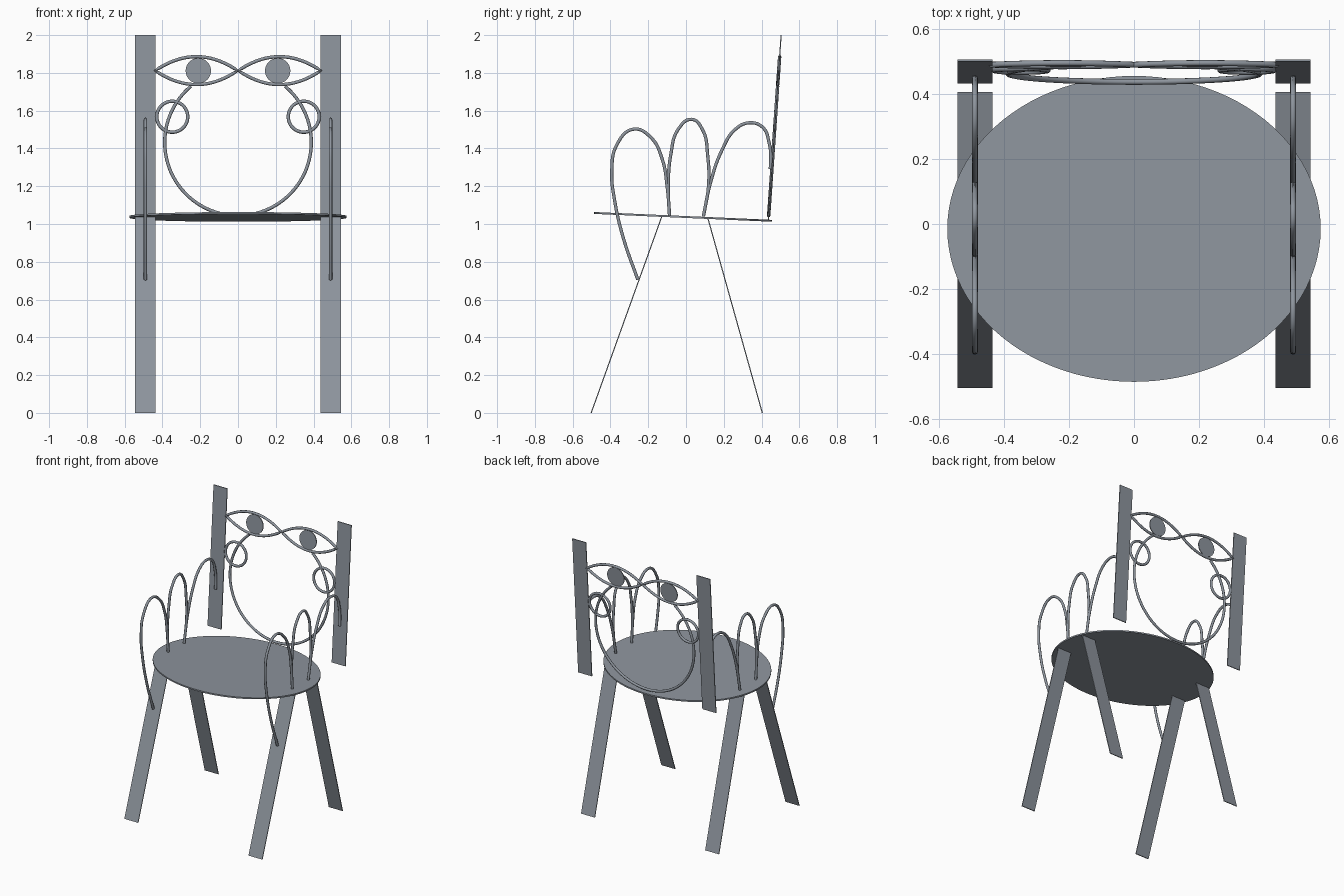
import bpy, bmesh, math

if "Cube" in bpy.data.objects:
    bpy.data.objects.remove(bpy.data.objects["Cube"])

TUBE = 0.009

# dark blue-grey painted metal
METAL = bpy.data.materials.new("dark_metal")
METAL.diffuse_color = (0.27, 0.30, 0.34, 1)
METAL.use_nodes = True
METAL.node_tree.nodes["Principled BSDF"].inputs["Base Color"].default_value = METAL.diffuse_color


def back_y(z):
    # depth of the leaning backrest plane at a given height
    return 0.436 + (z - 1.02) * 0.069


def finish(obj):
    obj.data.materials.append(METAL)
    bpy.ops.object.select_all(action='DESELECT')
    obj.select_set(True)
    bpy.context.view_layer.objects.active = obj
    if obj.type == 'CURVE':
        bpy.ops.object.convert(target='MESH')
    bpy.ops.object.shade_smooth_by_angle(angle=math.radians(40))


def rod(name, pts, kind='POLY', cyclic=False, radius=TUBE):
    cu = bpy.data.curves.new(name, 'CURVE')
    cu.dimensions = '3D'
    cu.bevel_depth = radius
    cu.bevel_resolution = 3
    cu.use_fill_caps = True
    cu.resolution_u = 10
    sp = cu.splines.new(kind)
    sp.use_cyclic_u = cyclic
    if kind == 'BEZIER':
        sp.bezier_points.add(len(pts) - 1)
        for bp, p in zip(sp.bezier_points, pts):
            bp.co = p
            bp.handle_left_type = bp.handle_right_type = 'AUTO'
    else:
        sp.points.add(len(pts) - 1)
        for sp_pt, p in zip(sp.points, pts):
            sp_pt.co = (*p, 1)
    obj = bpy.data.objects.new(name, cu)
    bpy.context.collection.objects.link(obj)
    finish(obj)


def prism(name, base, offset):
    # extrude a flat outline along an offset
    bm = bmesh.new()
    a = [bm.verts.new(p) for p in base]
    b = [bm.verts.new([c + o for c, o in zip(p, offset)]) for p in base]
    n = len(a)
    bm.faces.new(a)
    bm.faces.new(b[::-1])
    for i in range(n):
        bm.faces.new((a[i], b[i], b[(i + 1) % n], a[(i + 1) % n]))
    bmesh.ops.recalc_face_normals(bm, faces=bm.faces)
    me = bpy.data.meshes.new(name)
    bm.to_mesh(me)
    bm.free()
    obj = bpy.data.objects.new(name, me)
    bpy.context.collection.objects.link(obj)
    finish(obj)


def plank(name, x, low, high, t=0.006):
    (y0, z0), (y1, z1) = low, high
    prism(name, [(x - 0.054, y0 - t / 2, z0), (x + 0.054, y0 - t / 2, z0),
                 (x + 0.054, y1 - t / 2, z1), (x - 0.054, y1 - t / 2, z1)], (0, t, 0))


def back_circle(cx, cz, r, n=48):
    return [(cx + r * math.cos(a), back_y(cz + r * math.sin(a)), cz + r * math.sin(a))
            for a in (2 * math.pi * i / n for i in range(n))]


# oval seat, tilted slightly down to the back
seat = []
for i in range(96):
    a = 2 * math.pi * i / 96
    y = -0.015 + 0.471 * math.sin(a)
    seat.append((0.575 * math.cos(a), y, 1.032 - 0.044 * y))
prism("seat", seat, (0, 0, 0.01))

# large open back hoop, ending under the eyes
a0, a1 = math.radians(130), math.radians(410)
hoop = []
for i in range(81):
    a = a0 + (a1 - a0) * i / 80
    z = 1.432 + 0.388 * math.sin(a)
    hoop.append((0.388 * math.cos(a), back_y(z), z))
rod("back_hoop", hoop)

# hand loops as (y, z) paths
FINGERS = [
    [(-0.255, 0.705), (-0.33, 0.92), (-0.377, 1.12), (-0.393, 1.28), (-0.366, 1.42),
     (-0.278, 1.502), (-0.185, 1.457), (-0.125, 1.34), (-0.10, 1.20), (-0.087, 1.04)],
    [(-0.087, 1.04), (-0.094, 1.20), (-0.080, 1.37), (-0.042, 1.50), (0.030, 1.554),
     (0.087, 1.50), (0.115, 1.36), (0.119, 1.20), (0.092, 1.04)],
    [(0.092, 1.04), (0.13, 1.22), (0.19, 1.39), (0.26, 1.50), (0.338, 1.536),
     (0.408, 1.51), (0.44, 1.43), (0.449, 1.36), (0.446, 1.29)],
]

for s, side in ((-1, "left"), (1, "right")):
    # plank legs and back posts
    plank(f"{side}_front_leg", s * 0.49, (-0.502, 0), (-0.128, 1.04))
    plank(f"{side}_back_leg", s * 0.49, (0.404, 0), (0.116, 1.03))
    plank(f"{side}_back_post", s * 0.49, (back_y(1.02), 1.02), (back_y(2), 2))

    # almond eye outline
    eye = []
    for sign in (1, -1):
        for i in range(24):
            u = sign * (2 * i / 24 - 1)
            z = 1.812 + sign * 0.074 * (1 - u * u)
            eye.append((s * (0.22 + 0.218 * u), back_y(z), z))
    rod(f"{side}_eye_outline", eye, cyclic=True)

    # pupil disc and cheek ring
    pupil = [(x, y - 0.003, z) for x, y, z in back_circle(s * 0.21, 1.811, 0.067)]
    prism(f"{side}_pupil", pupil, (0, 0.006, 0))
    rod(f"{side}_cheek_ring", back_circle(s * 0.348, 1.568, 0.082), cyclic=True)

    # arm loops
    for i, path in enumerate(FINGERS):
        rod(f"{side}_arm_loop_{i + 1}", [(s * 0.49, y, z) for y, z in path], 'BEZIER')
